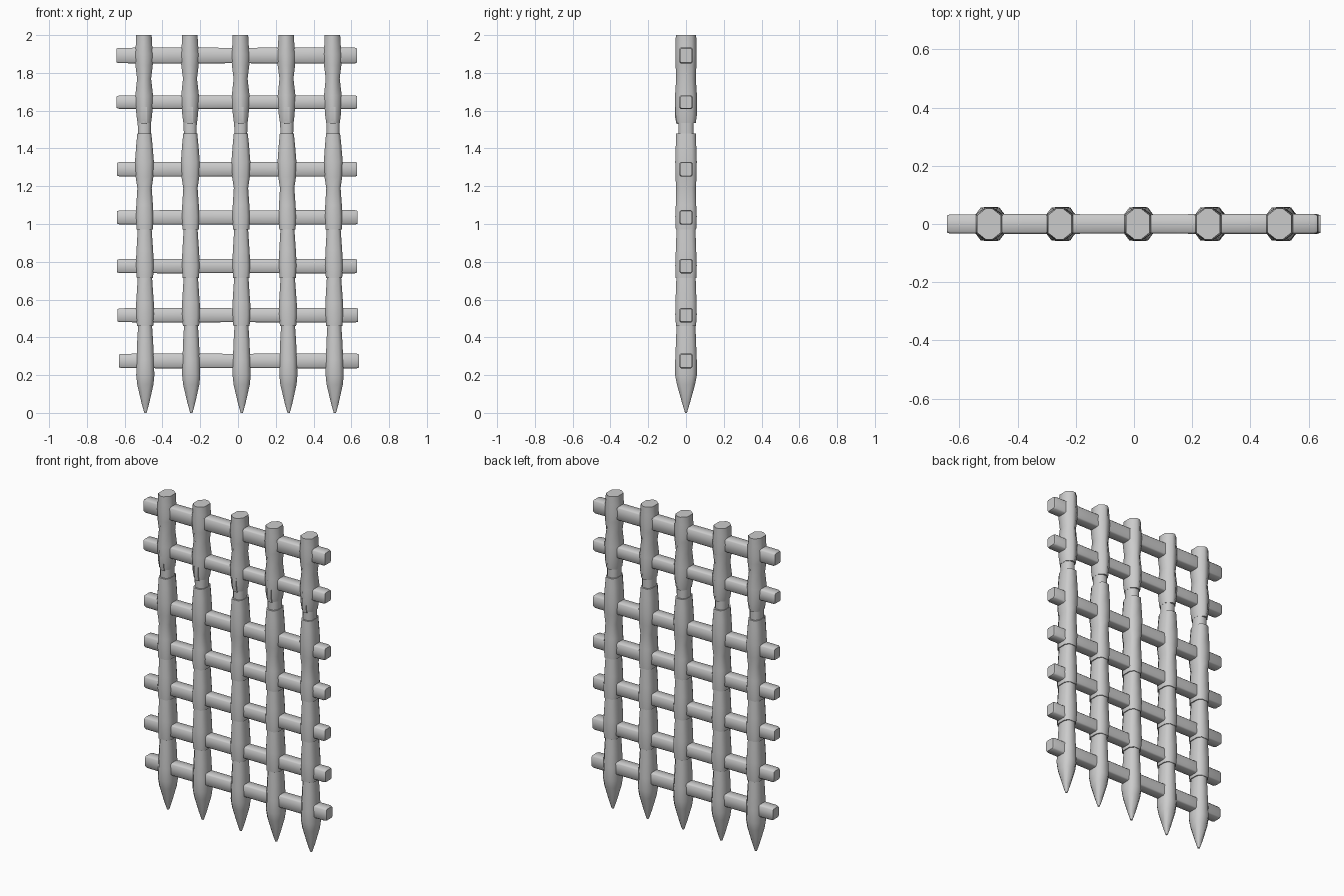
import bpy
import bmesh
import math

cube = bpy.data.objects.get("Cube")
if cube:
    bpy.data.objects.remove(cube, do_unlink=True)

iron = bpy.data.materials.new("light grey iron")
iron.use_nodes = True
grey = (0.6, 0.6, 0.6, 1)
iron.diffuse_color = grey
iron.node_tree.nodes["Principled BSDF"].inputs["Base Color"].default_value = grey


def finish(name, bm):
    bmesh.ops.recalc_face_normals(bm, faces=bm.faces)
    mesh = bpy.data.meshes.new(name)
    bm.to_mesh(mesh)
    bm.free()
    mesh.materials.append(iron)
    obj = bpy.data.objects.new(name, mesh)
    bpy.context.collection.objects.link(obj)
    bpy.ops.object.select_all(action='DESELECT')
    obj.select_set(True)
    bpy.context.view_layer.objects.active = obj
    bpy.ops.object.shade_smooth_by_angle(angle=math.radians(62))


def loft(name, rings):
    """Skin a list of point rings and cap both ends."""
    bm = bmesh.new()
    loops = [[bm.verts.new(p) for p in ring] for ring in rings]
    for a, b in zip(loops, loops[1:]):
        for i in range(len(a)):
            j = (i + 1) % len(a)
            bm.faces.new((a[i], a[j], b[j], b[i]))
    bm.faces.new(loops[0])
    bm.faces.new(loops[-1])
    finish(name, bm)


def section(x, z, w, d, flat):
    """Hammered eight-sided section: flat sides, chamfers, narrow front and back."""
    t, s = w * flat, d * 0.55
    outline = [(w, -s), (w, s), (t, d), (-t, d), (-w, s), (-w, -s), (-t, -d), (t, -d)]
    return [(x + px, py, z) for px, py in outline]


# Height, half width and half depth of the forged segments, bottom to top
spike = [(0, .006, .005), (.05, .02, .02), (.15, .043, .048), (.2, .048, .058),
         (.28, .046, .057), (.38, .042, .053), (.46, .037, .05)]
lower = [(.46, .043, .053), (.52, .048, .057), (.58, .047, .056), (.715, .038, .051)]
middle = [(.715, .043, .055), (.78, .048, .057), (.86, .044, .054), (.97, .037, .05)]
upper = [(.97, .043, .054), (1.04, .047, .057), (1.1, .044, .054), (1.19, .038, .052),
         (1.25, .047, .056), (1.33, .05, .057), (1.42, .043, .054), (1.48, .037, .052)]
neck = [(1.475, .034, .041), (1.545, .035, .041)]
head = [(1.535, .036, .052), (1.58, .042, .058), (1.68, .047, .058), (1.77, .037, .052),
        (1.84, .046, .055), (1.9, .049, .056), (1.95, .043, .055), (2, .041, .054)]
segments = {"spike": (spike, .5), "lower": (lower, .62), "middle": (middle, .62),
            "upper": (upper, .62), "neck": (neck, .5), "head": (head, .25)}

# Upright bars lean a touch from foot to top
uprights = [(-.49, -.498), (-.247, -.255), (.02, .013), (.268, .255), (.513, .5)]
for n, (foot, top) in enumerate(uprights, 1):
    for part, (profile, flat) in segments.items():
        rings = [section(foot + (top - foot) * z / 2, z, w, d, flat) for z, w, d in profile]
        loft(f"upright_{n}_{part}", rings)
    # Small wedge tab under the front of the head
    x = foot + (top - foot) * .78
    tab = [[(x + sx * .014, y, z) for sx, y in ((-1, -.035), (1, -.035), (1, f), (-1, f))]
           for z, f in ((1.53, -.05), (1.57, -.059), (1.62, -.058))]
    loft(f"upright_{n}_tab", tab)

# Crossbars: centre height, half height, left and right ends
crossbars = [(.275, .039, -.63, .64), (.517, .038, -.637, .635), (.777, .038, -.64, .63),
             (1.035, .038, -.64, .632), (1.29, .039, -.64, .63), (1.645, .036, -.643, .63),
             (1.892, .042, -.643, .63)]
for n, (z, h, x0, x1) in enumerate(crossbars, 1):
    rings = []
    for x, k in ((x0, .86), (x0 + .012, .97), (-.37, 1), (0, .97), (.37, 1),
                 (x1 - .012, 1), (x1, .9)):
        a, b, c = .034 * k, h * k, .007
        outline = [(a, b - c), (a - c, b), (c - a, b), (-a, b - c),
                   (-a, c - b), (c - a, -b), (a - c, -b), (a, c - b)]
        rings.append([(x, y, z + dz) for y, dz in outline])
    loft(f"crossbar_{n}", rings)
